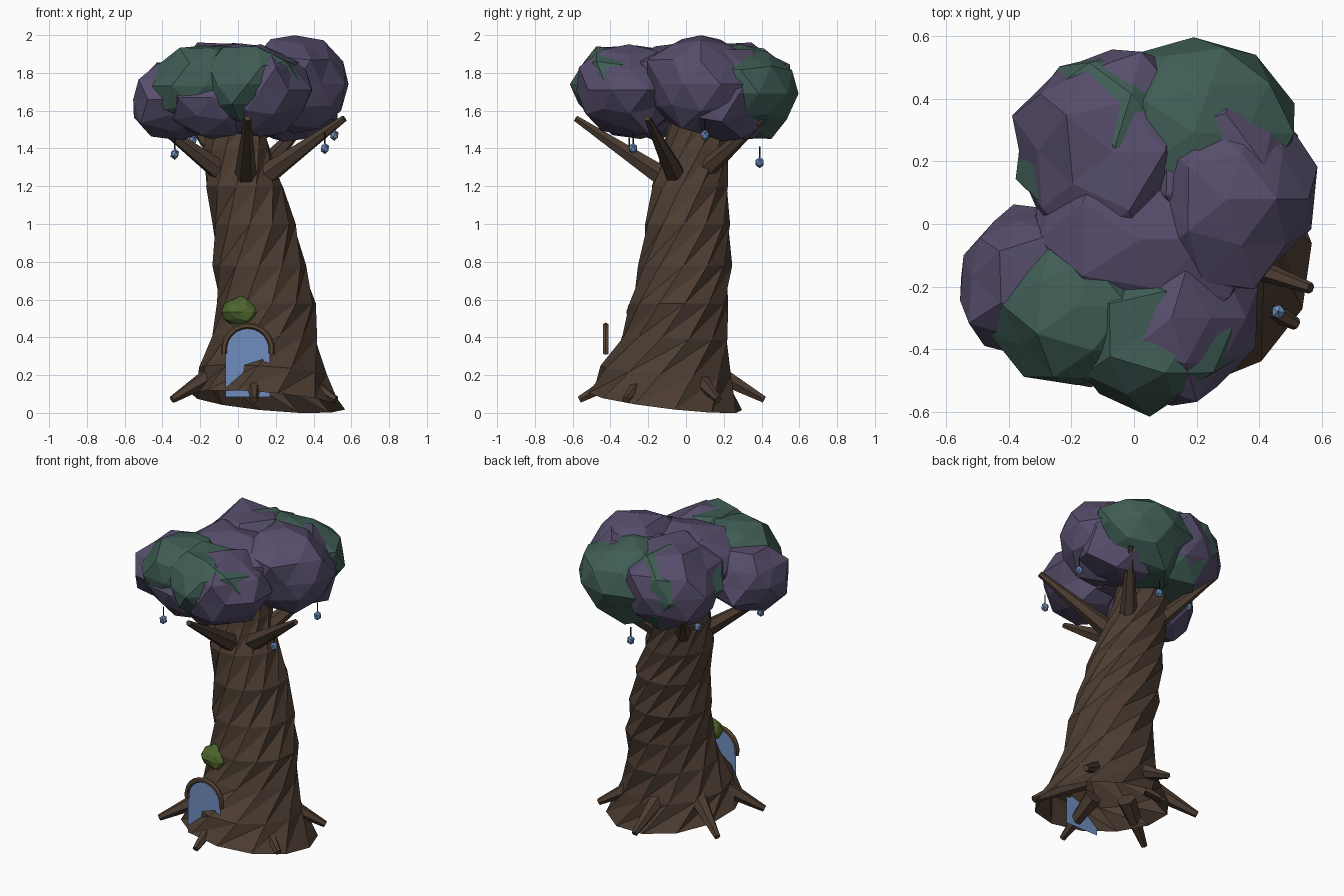
import bpy, bmesh, math, random
from mathutils import Vector

if "Cube" in bpy.data.objects:
    bpy.data.objects.remove(bpy.data.objects["Cube"])

random.seed(11)


def material(name, rgb):
    m = bpy.data.materials.new(name)
    m.diffuse_color = (*rgb, 1)
    m.use_nodes = True
    m.node_tree.nodes["Principled BSDF"].inputs["Base Color"].default_value = m.diffuse_color
    return m


BARK = material("bark", (0.072, 0.046, 0.031))
PURPLE = material("purple_leaves", (0.095, 0.075, 0.15))
GREEN = material("green_leaves", (0.05, 0.11, 0.09))
GLOW = material("blue_glow", (0.16, 0.27, 0.52))
MOSS = material("moss_green", (0.075, 0.13, 0.025))
FRAME = material("frame_wood", (0.10, 0.06, 0.035))
WIRE = material("dark_wire", (0.02, 0.02, 0.02))


def finish(bm, name, mat):
    me = bpy.data.meshes.new(name)
    bm.to_mesh(me)
    bm.free()
    me.materials.append(mat)
    ob = bpy.data.objects.new(name, me)
    bpy.context.collection.objects.link(ob)
    return ob


def bridge(bm, rings, triangles=False):
    n = len(rings[0])
    for a, b in zip(rings, rings[1:]):
        for i in range(n):
            j = (i + 1) % n
            if triangles:
                bm.faces.new((a[i], a[j], b[j]))
                bm.faces.new((a[i], b[j], b[i]))
            else:
                bm.faces.new((a[i], a[j], b[j], b[i]))


def limb(name, start, end, r0, r1, mat=BARK, sides=6):
    """Straight tapered stick between two points."""
    a, b = Vector(start), Vector(end)
    rot = (b - a).to_track_quat('Z', 'Y')
    bm = bmesh.new()
    rings = []
    for c, r in ((a, r0), (b, r1)):
        rings.append([bm.verts.new(c + rot @ Vector((r * math.cos(t), r * math.sin(t), 0)))
                      for t in (math.tau * i / sides for i in range(sides))])
    bridge(bm, rings)
    bm.faces.new(rings[0][::-1])
    bm.faces.new(rings[1])
    return finish(bm, name, mat)


def blob(name, centre, size, mat, jitter=0.0, detail=2):
    """Faceted lump from a roughened icosphere."""
    bm = bmesh.new()
    bmesh.ops.create_icosphere(bm, subdivisions=detail, radius=1)
    for v in bm.verts:
        k = 1 + random.uniform(-jitter, jitter * 0.6)
        v.co = Vector(c + s * k * p for c, s, p in zip(centre, size, v.co))
    return finish(bm, name, mat)


# twisted, leaning trunk, open at the tilted bottom: z, centre x, centre y, radius
levels = [(0.06, 0.16, -0.11, 0.41), (0.22, 0.135, -0.11, 0.345), (0.40, 0.145, -0.06, 0.285),
          (0.58, 0.15, -0.035, 0.267), (0.78, 0.115, -0.01, 0.25), (1.00, 0.085, 0.01, 0.23),
          (1.20, 0.035, 0.018, 0.21), (1.40, -0.005, 0.05, 0.18), (1.56, -0.02, 0.07, 0.16)]
SIDES = 12
bm = bmesh.new()
rings = []
for z, cx, cy, r in levels:
    tilt = max(0.0, 1 - (z - 0.06) / 0.5)
    ring = []
    for i in range(SIDES):
        t = math.tau * i / SIDES + 2.0 * z
        rr = r if z < 0.1 else r * random.uniform(0.96, 1.02)
        x, y = rr * math.cos(t), rr * math.sin(t)
        ring.append(bm.verts.new((cx + x, cy + y, z - tilt * (0.09 * x + 0.12 * y))))
    rings.append(ring)
bridge(bm, rings, triangles=True)
bm.faces.new(rings[-1])
finish(bm, "trunk", BARK)

# six roots spreading from the base
for i in range(6):
    t = math.radians(-90 + 60 * i)
    c, s = math.cos(t), math.sin(t)
    limb(f"root_{i + 1}", (0.085 + 0.2 * c, -0.075 + 0.2 * s, 0.23),
         (0.085 + 0.5 * c, -0.075 + 0.49 * s, 0.07), 0.06, 0.02)

# five branches fanning up into the canopy
for i in range(5):
    t = math.radians(-90 + 72 * i)
    c, s = math.cos(t), math.sin(t)
    limb(f"branch_{i + 1}", (0.04 + 0.10 * c, -0.02 + 0.10 * s, 1.25),
         (0.05 + 0.54 * c, -0.035 + 0.55 * s, 1.56), 0.06, 0.018)

# overlapping, interlocking leaf clumps
clumps = [((-0.07, 0.23, 1.72), (0.32, 0.355, 0.265), PURPLE),
          ((0.19, 0.29, 1.69), (0.33, 0.30, 0.26), GREEN),
          ((0.30, 0.08, 1.74), (0.28, 0.31, 0.262), PURPLE),
          ((-0.30, -0.17, 1.66), (0.29, 0.26, 0.22), PURPLE),
          ((-0.18, -0.26, 1.73), (0.28, 0.27, 0.22), GREEN),
          ((0.05, -0.34, 1.74), (0.28, 0.255, 0.22), GREEN),
          ((0.12, -0.30, 1.71), (0.27, 0.29, 0.25), PURPLE),
          ((0.02, -0.05, 1.74), (0.40, 0.35, 0.22), PURPLE),
          ((0.24, 0.19, 1.69), (0.31, 0.31, 0.26), PURPLE),
          ((-0.14, -0.24, 1.67), (0.28, 0.28, 0.22), PURPLE),
          ((-0.06, 0.25, 1.70), (0.31, 0.32, 0.26), GREEN)]
for i, (c, s, m) in enumerate(clumps):
    blob(f"leaf_clump_{i + 1}", c, s, m, 0.15)

# hanging lanterns
for i, (x, y, z) in enumerate([(0.46, -0.28, 1.40), (0.13, 0.39, 1.325), (-0.335, -0.30, 1.37),
                               (0.51, 0.10, 1.47), (-0.24, 0.22, 1.445)]):
    blob(f"lantern_{i + 1}", (x, y, z), (0.025, 0.025, 0.03), GLOW, detail=1)
    limb(f"lantern_wire_{i + 1}", (x, y, z + 0.02), (x, y, z + 0.085), 0.004, 0.004, WIRE, 4)

# flat arched door panel
DX, DY, DZ = 0.052, -0.425, 0.335
bm = bmesh.new()
pts = [(DX - 0.118, DY, 0.085), (DX + 0.118, DY, 0.085)]
pts += [(DX + 0.118 * math.cos(t), DY, DZ + 0.115 * math.sin(t))
        for t in (math.pi * i / 12 for i in range(13))]
bm.faces.new([bm.verts.new(p) for p in pts])
finish(bm, "door", GLOW)

# wooden arch over the door
bm = bmesh.new()
rings = []
for t in (-0.18 + (math.pi + 0.36) * i / 12 for i in range(13)):
    ring = []
    for k in range(6):
        a = math.tau * k / 6
        r = 0.127 + 0.016 * math.cos(a)
        ring.append(bm.verts.new((DX + r * math.cos(t), DY + 0.016 * math.sin(a),
                                  DZ + r * math.sin(t))))
    rings.append(ring)
bridge(bm, rings)
bm.faces.new(rings[0][::-1])
bm.faces.new(rings[-1])
bmesh.ops.recalc_face_normals(bm, faces=bm.faces[:])
finish(bm, "door_arch", FRAME)

# moss tuft above the door
blob("moss", (0.02, -0.235, 0.535), (0.11, 0.085, 0.085), MOSS, 0.1)
